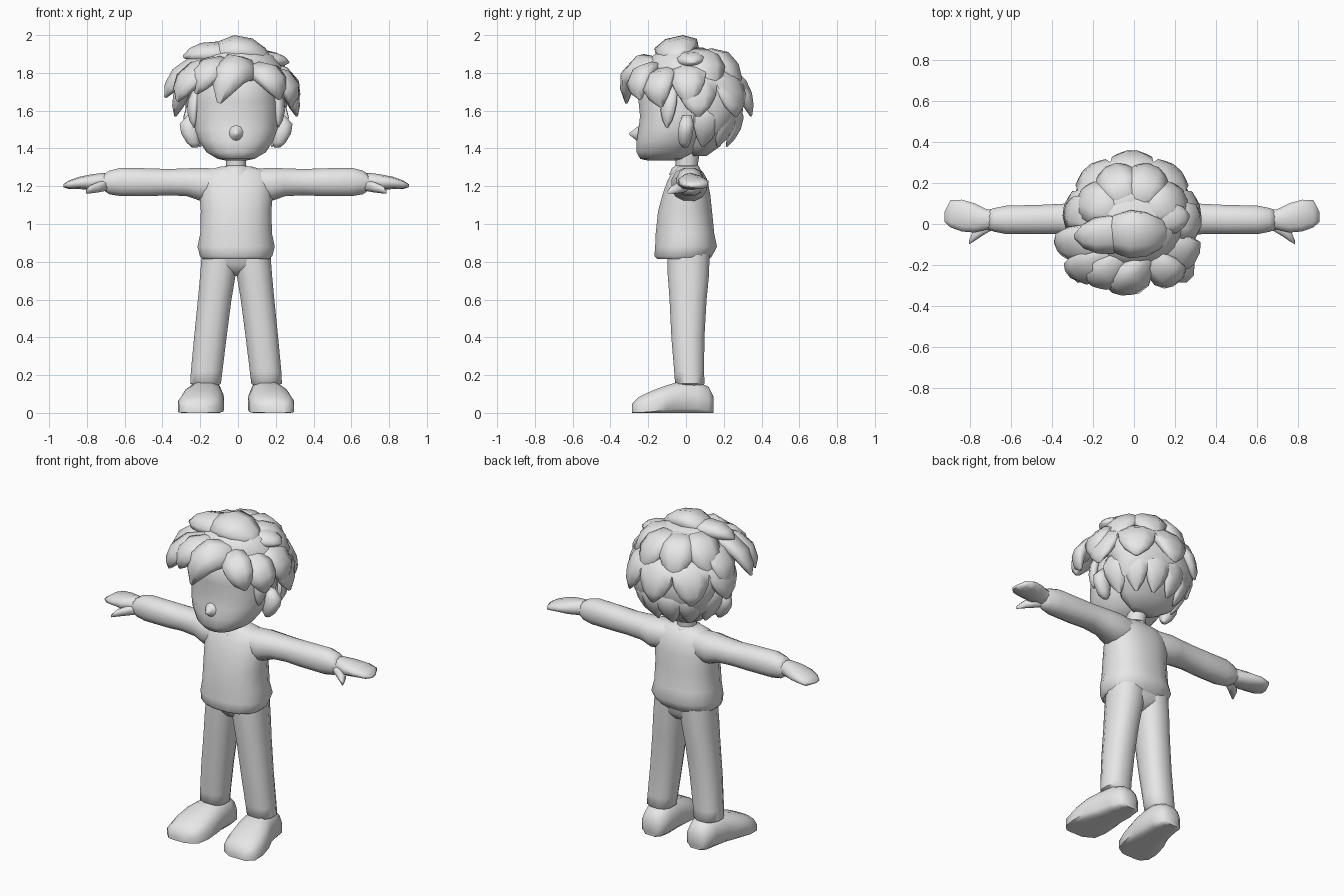
import bpy, bmesh, math
from mathutils import Vector as V

grey = bpy.data.materials.new("light_grey")
grey.diffuse_color = (0.8, 0.8, 0.8, 1)


def loft(name, rings, n=12, e=1.0, floor=None):
    """Skin a list of (centre, half axis u, half axis v) rings and cap the ends."""
    bm = bmesh.new()
    rows = []
    for c, u, v in rings:
        row = []
        for i in range(n):
            a = 2 * math.pi * (i + 0.5) / n
            ca, sa = math.cos(a), math.sin(a)
            p = c + u * math.copysign(abs(ca) ** e, ca) + v * math.copysign(abs(sa) ** e, sa)
            if floor is not None:
                p.z = max(p.z, floor)
            row.append(bm.verts.new(p))
        rows.append(row)
    for a, b in zip(rows, rows[1:]):
        for i in range(n):
            j = (i + 1) % n
            bm.faces.new((a[i], a[j], b[j], b[i]))
    bm.faces.new(rows[0])
    bm.faces.new(rows[-1])
    bmesh.ops.recalc_face_normals(bm, faces=bm.faces)
    me = bpy.data.meshes.new(name)
    bm.to_mesh(me)
    bm.free()
    ob = bpy.data.objects.new(name, me)
    bpy.context.collection.objects.link(ob)
    me.materials.append(grey)
    bpy.ops.object.select_all(action='DESELECT')
    ob.select_set(True)
    bpy.context.view_layer.objects.active = ob
    bpy.ops.object.shade_smooth_by_angle(angle=math.radians(65))
    return ob


def ring_z(z, x0, x1, y0, y1):
    return V(((x0 + x1) / 2, (y0 + y1) / 2, z)), V(((x1 - x0) / 2, 0, 0)), V((0, (y1 - y0) / 2, 0))


def ring_x(x, y0, y1, z0, z1):
    return V((x, (y0 + y1) / 2, (z0 + z1) / 2)), V((0, (y1 - y0) / 2, 0)), V((0, 0, (z1 - z0) / 2))


def ring_y(y, x0, x1, z0, z1):
    return V(((x0 + x1) / 2, y, (z0 + z1) / 2)), V(((x1 - x0) / 2, 0, 0)), V((0, 0, (z1 - z0) / 2))


CX = -0.01                       # middle line of the body
HEAD = V((CX, 0.02, 1.62))


def mirror(rings, s):
    """Reflect rings about the middle line when s is -1."""
    return [(V((CX + s * (c.x - CX), c.y, c.z)), u, v) for c, u, v in rings]


def lock(name, a, b, c, w, t):
    """Tapered hair lock along a curve from a, pulled to b, ending at tip c."""
    a, b, c = V(a), V(b), V(c)
    rings = []
    for k, f in ((0, .4), (.15, .8), (.4, 1), (.65, .92), (.85, .62), (1, .12)):
        p = a * (1 - k) ** 2 + b * 2 * k * (1 - k) + c * k * k
        tan = ((b - a) * (1 - k) + (c - b) * k).normalized()
        side = tan.cross(p - HEAD).normalized()
        rings.append((p, side * w * f, side.cross(tan) * t * f))
    return loft(name, rings, 8)


# Sweater body with a bulging, tucked hem
loft("sweater", [ring_z(z, CX - h, CX + h, y0, y1) for z, h, y0, y1 in (
    (.835, .15, -.1, .11), (.815, .18, -.155, .125), (.83, .195, -.17, .14), (.88, .208, -.166, .167),
    (.95, .193, -.163, .152), (1.07, .19, -.15, .14), (1.16, .197, -.125, .13),
    (1.23, .195, -.1, .115), (1.28, .17, -.07, .085), (1.305, .08, -.05, .06))], 16, .85)

# Neck and collar
loft("neck", [ring_z(1.24, -.07, .05, -.06, .06), ring_z(1.33, -.065, .045, -.055, .065),
              ring_z(1.42, -.075, .055, -.07, .08)], 10)
loft("collar", [ring_z(1.26, -.1, .08, -.09, .08), ring_z(1.295, -.085, .065, -.075, .075),
                ring_z(1.31, -.065, .045, -.055, .065)], 10)

# Trouser seat, flush with the legs
loft("trouser_seat", [ring_z(.725, -.03, .01, -.03, .05), ring_z(.75, -.06, .04, -.075, .1),
                      ring_z(.785, -.185, .165, -.095, .12), ring_z(.85, -.19, .17, -.105, .125)], 16, .75)

for s, side in ((1, "left"), (-1, "right")):
    # Trouser leg
    loft(side + "_trouser_leg", mirror([ring_z(*r) for r in (
        (.14, .09, .2, -.04, .085), (.155, .068, .235, -.06, .1), (.22, .06, .232, -.065, .098),
        (.4, .038, .215, -.08, .1), (.6, .012, .195, -.09, .112),
        (.73, -.01, .183, -.1, .125), (.84, -.03, .175, -.1, .128))], s), 12, .85)
    # Shoe
    loft(side + "_shoe", mirror([ring_y(*r) for r in (
        (-.285, .13, .26, -.02, .05), (-.25, .075, .295, -.04, .085), (-.18, .055, .3, -.05, .12),
        (-.1, .05, .285, -.05, .15), (-.03, .055, .255, -.05, .17), (.06, .055, .235, -.05, .17),
        (.12, .07, .22, -.05, .14), (.145, .1, .19, -.02, .09))], s), 12, .8, 0.0)
    # Sleeve, closing at the wrist
    loft(side + "_sleeve", mirror([ring_x(*r) for r in (
        (.08, -.07, .1, 1.13, 1.295), (.18, -.08, .115, 1.12, 1.3), (.25, -.06, .105, 1.145, 1.297),
        (.35, -.05, .1, 1.15, 1.293), (.45, -.052, .095, 1.145, 1.297), (.6, -.052, .092, 1.145, 1.3),
        (.66, -.04, .08, 1.155, 1.285), (.69, -.03, .07, 1.175, 1.265))], s), 12, .9)
    # Hand with joined fingers
    loft(side + "_hand", mirror([ring_x(*r) for r in (
        (.64, -.02, .065, 1.18, 1.265), (.7, -.03, .075, 1.18, 1.27), (.76, -.045, .105, 1.18, 1.262),
        (.82, -.04, .122, 1.185, 1.25), (.875, -.02, .12, 1.185, 1.23),
        (.905, .01, .06, 1.195, 1.21))], s), 10, .9)
    # Thumb
    loft(side + "_thumb", mirror([ring_x(*r) for r in (
        (.67, -.03, .03, 1.175, 1.235), (.72, -.06, .01, 1.165, 1.225),
        (.765, -.09, -.03, 1.16, 1.205), (.785, -.1, -.08, 1.16, 1.18))], s), 8)
    # Ear
    loft(side + "_ear", mirror([ring_z(*r) for r in (
        (1.405, .19, .225, -.02, .01), (1.43, .18, .255, -.04, .025), (1.48, .18, .285, -.045, .04),
        (1.53, .18, .293, -.04, .045), (1.575, .2, .25, -.02, .03))], s), 8)
    # Sideburn
    lock(side + "_sideburn", (CX + s * .2, -.07, 1.72), (CX + s * .25, -.1, 1.64),
         (CX + s * .222, -.1, 1.51), .045, .025)

# Head with flat face and soft chin
loft("head", [ring_z(z, CX - h, CX + h, y0, y1) for z, h, y0, y1 in (
    (1.335, .05, -.2, -.06), (1.345, .1, -.245, -.01), (1.38, .16, -.264, .05),
    (1.44, .2, -.264, .1), (1.5, .222, -.255, .14), (1.57, .228, -.247, .17),
    (1.65, .225, -.255, .18), (1.73, .215, -.255, .18), (1.82, .18, -.2, .15))], 16, .88)
# Small pointed nose
loft("nose", [ring_y(-.24, -.06, .04, 1.425, 1.53), ring_y(-.272, -.032, .012, 1.45, 1.503),
              ring_y(-.3, -.013, -.007, 1.472, 1.482)], 10)

# Hair cap, open over the face
loft("hair_cap", [ring_z(z, CX - h, CX + h, y0, y1) for z, h, y0, y1 in (
    (1.36, .08, .03, .11), (1.41, .17, .01, .18), (1.5, .235, .01, .255), (1.6, .27, 0, .305),
    (1.69, .285, -.08, .305), (1.75, .28, -.2, .285), (1.82, .255, -.22, .25),
    (1.89, .2, -.18, .18), (1.935, .11, -.11, .09))], 16)

# Rows of overlapping tufts round the back: count, first angle, then radius and height of path
for r, (n, a0, r0, z0, r1, z1, r2, z2, w, t) in enumerate((
        (4, 25, .08, 1.89, .22, 1.91, .28, 1.71, .11, .05),
        (5, 8, .2, 1.8, .29, 1.75, .325, 1.57, .115, .045),
        (6, 20, .24, 1.63, .29, 1.57, .2, 1.41, .075, .032))):
    for i in range(n):
        a = math.radians(a0 + (180 - 2 * a0) * i / (n - 1))
        d = V((math.cos(a), math.sin(a), 0))
        path = [V((CX, .02, z)) + d * q for q, z in ((r0, z0), (r1, z1), (r2, z2))]
        lock("back_tuft_%d_%d" % (r + 1, i + 1), *path, w, t)

# Front, side and crown locks: root, pull, tip, half width, half thickness
for name, *args in (
    ("fringe_curl", (.09, -.13, 1.79), (-.03, -.32, 1.92), (-.1, -.315, 1.64), .1, .055),
    ("fringe_left_upper", (.06, -.15, 1.82), (.2, -.29, 1.82), (.22, -.24, 1.66), .09, .05),
    ("fringe_left_lower", (.1, -.08, 1.81), (.32, -.19, 1.79), (.28, -.13, 1.62), .095, .045),
    ("side_left", (.1, .03, 1.83), (.32, .0, 1.82), (.305, .02, 1.63), .1, .045),
    ("fringe_right_inner", (-.04, -.13, 1.85), (-.18, -.3, 1.85), (-.22, -.26, 1.69), .09, .05),
    ("fringe_right_outer", (-.04, -.1, 1.86), (-.28, -.26, 1.83), (-.32, -.22, 1.65), .095, .05),
    ("side_right_front", (-.06, -.06, 1.87), (-.31, -.12, 1.86), (-.385, -.09, 1.67), .1, .05),
    ("side_right_back", (-.08, .03, 1.85), (-.32, .04, 1.85), (-.32, .07, 1.64), .1, .045),
    ("crown_right", (.02, -.03, 1.89), (-.15, -.06, 1.93), (-.29, -.06, 1.885), .1, .055),
    ("crown_left", (.02, .0, 1.87), (.18, .03, 1.88), (.27, .04, 1.855), .085, .045),
    ("crown_top", (-.13, -.04, 1.89), (.0, -.06, 1.985), (.18, -.04, 1.86), .125, .065),
    ("crown_back", (-.02, .02, 1.88), (-.06, .15, 1.92), (-.09, .23, 1.79), .11, .045),
):
    lock(name + "_lock", *args)
